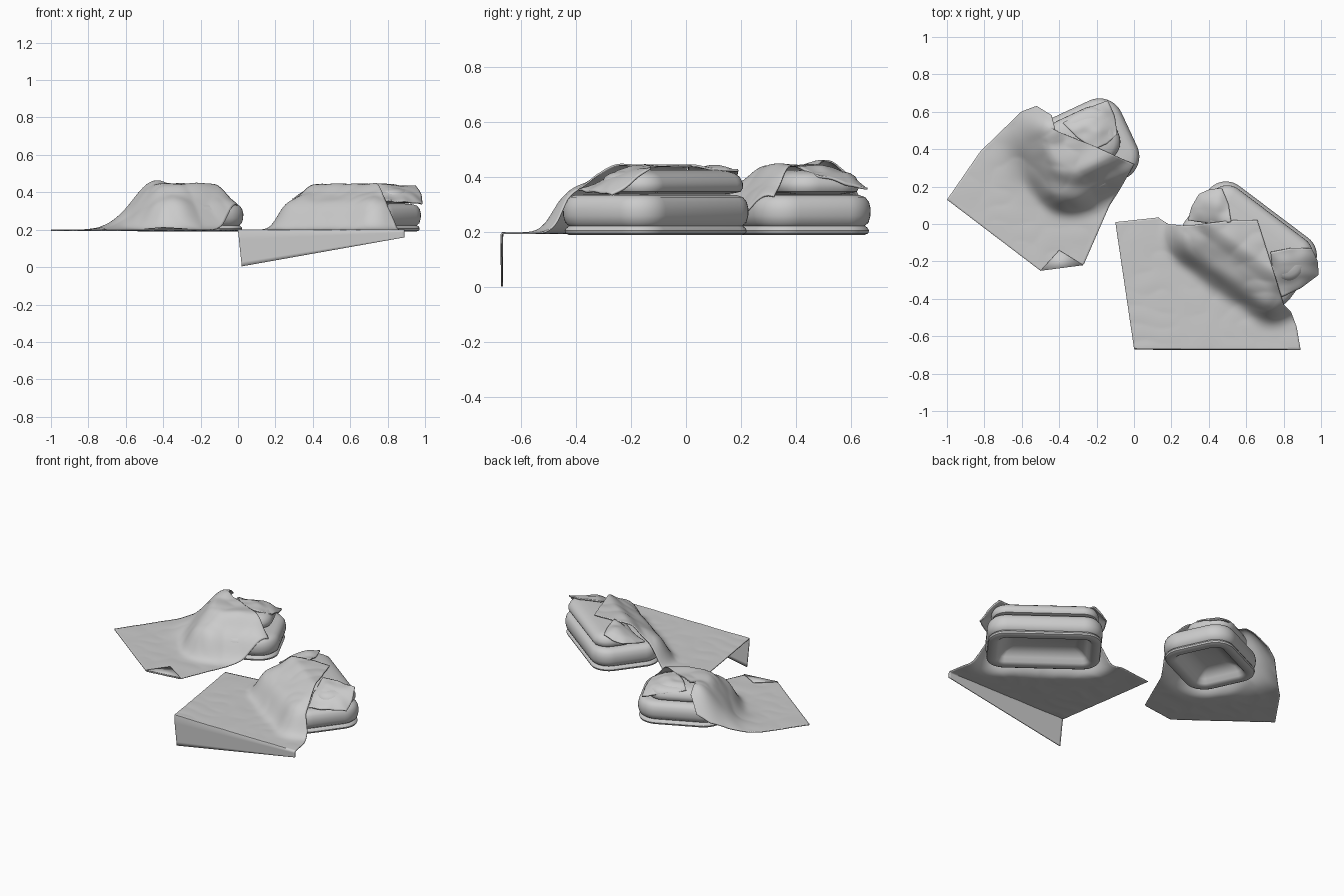
import bpy, bmesh, math
from mathutils import Vector, noise

if "Cube" in bpy.data.objects:
    bpy.data.objects.remove(bpy.data.objects["Cube"])


def finish(name, verts, faces, thick=0, smooth=60):
    me = bpy.data.meshes.new(name)
    me.from_pydata(verts, [], faces)
    bm = bmesh.new()
    bm.from_mesh(me)
    bmesh.ops.recalc_face_normals(bm, faces=bm.faces)
    bm.to_mesh(me)
    bm.free()
    ob = bpy.data.objects.new(name, me)
    bpy.context.collection.objects.link(ob)
    if thick:
        m = ob.modifiers.new("thickness", 'SOLIDIFY')
        m.thickness, m.offset = thick, 0
    bpy.ops.object.select_all(action='DESELECT')
    ob.select_set(True)
    bpy.context.view_layer.objects.active = ob
    bpy.ops.object.shade_smooth_by_angle(angle=math.radians(smooth))
    return ob


class Loaf:
    """Rounded rectangle footprint used for the buns and for draping."""
    def __init__(self, c, ang, hl, hw, r):
        self.c, self.hl, self.hw, self.r = Vector(c), hl, hw, r
        a = math.radians(ang)
        self.u = Vector((math.cos(a), math.sin(a)))
        self.v = Vector((-math.sin(a), math.cos(a)))

    def dist(self, x, y):
        p = Vector((x, y)) - self.c
        qx = abs(p.dot(self.u)) - self.hl + self.r
        qy = abs(p.dot(self.v)) - self.hw + self.r
        return Vector((max(qx, 0), max(qy, 0))).length + min(max(qx, qy), 0) - self.r

    def ring(self, off, z, n=10):
        r = max(self.r + off, 0.02)
        ax, ay = self.hl + off - r, self.hw + off - r
        out = []
        for k, (sx, sy) in enumerate(((1, 1), (-1, 1), (-1, -1), (1, -1))):
            for i in range(n + 1):
                t = math.pi / 2 * (k + i / n)
                p = self.c + self.u * (sx * ax + r * math.cos(t)) + self.v * (sy * ay + r * math.sin(t))
                out.append((p.x, p.y, z))
        return out

    def solid(self, name, profile):
        rings = [self.ring(o, z) for o, z in profile]
        n = len(rings[0])
        verts = [v for r in rings for v in r]
        faces = [(j * n + i, j * n + (i + 1) % n, (j + 1) * n + (i + 1) % n, (j + 1) * n + i)
                 for j in range(len(rings) - 1) for i in range(n)]
        faces += [tuple(range(n)), tuple(range(len(verts) - n, len(verts)))]
        finish(name, verts, faces, smooth=40)


def along(pts, t):
    pts = [Vector(p) for p in pts]
    lens = [(b - a).length for a, b in zip(pts, pts[1:])]
    s = t * sum(lens)
    for a, b, l in zip(pts, pts[1:], lens):
        if s <= l:
            return a.lerp(b, s / l)
        s -= l
    return pts[-1]


def patch(name, bottom, right, top, left, height, thick, n=70, drop=None):
    """Sheet spanned between four edge lines; height(x, y, u, v) gives z."""
    verts, rows = [], 0
    b0, b1, t0, t1 = (Vector(p) for p in (bottom[0], bottom[-1], top[0], top[-1]))
    if drop:
        for k in range(8):
            f = k / 8
            for i in range(n + 1):
                p = along(bottom, i / n)
                z0 = drop(p.x)
                verts.append((p.x + 0.02 * (1 - f) * (1 - i / n), p.y - 0.004, z0 + (0.196 - z0) * f))
        rows = 8
    for j in range(n + 1):
        v = j / n
        for i in range(n + 1):
            u = i / n
            p = (along(bottom, u) * (1 - v) + along(top, u) * v
                 + along(left, v) * (1 - u) + along(right, v) * u
                 - (b0 * (1 - u) * (1 - v) + b1 * u * (1 - v) + t0 * (1 - u) * v + t1 * u * v))
            verts.append((p.x, p.y, height(p.x, p.y, u, v)))
    m = n + 1
    faces = [(j * m + i, j * m + i + 1, (j + 1) * m + i + 1, (j + 1) * m + i)
             for j in range(rows + n) for i in range(n)]
    finish(name, verts, faces, thick)


# sheet height against distance from the lower bun's edge
DRAPE = [(-0.12, 0.40), (-0.05, 0.36), (-0.01, 0.335), (0.015, 0.30), (0.05, 0.23), (0.09, 0.197)]
STENCIL = [(r * math.cos(k * math.pi / 4), r * math.sin(k * math.pi / 4)) for r in (0.018, 0.036) for k in range(8)]


def drape(d):
    if d <= DRAPE[0][0]:
        return DRAPE[0][1]
    for (a, za), (b, zb) in zip(DRAPE, DRAPE[1:]):
        if d <= b:
            return za + (zb - za) * (d - a) / (b - a)
    return 0.197


def wrinkle(x, y, amp, f=7):
    return amp * noise.noise(Vector((x * f, y * f * 1.3, 0.7)))


def paper_height(loaf, upper, peaks):
    def raw(x, y):
        z = max(drape(loaf.dist(x, y) + wrinkle(x, y, 0.025, 5)), 0.44 - 1.3 * max(upper.dist(x, y), 0))
        for px, py, amp, s in peaks:
            z = max(z, 0.197 + amp * math.exp(-((x - px) ** 2 + (y - py) ** 2) / s ** 2))
        return z

    def h(x, y, u, v):
        z = sum(raw(x + a, y + b) for a, b in STENCIL) / len(STENCIL)
        return z + abs(wrinkle(x, y, 0.012)) * min(1, (z - 0.197) * 8 + 0.3)
    return h


# buns: hollow base rim, lower cushion and upper cushion
left_loaf = Loaf((-0.265, 0.395), 25, 0.26, 0.225, 0.125)
right_loaf = Loaf((0.615, -0.11), -37, 0.345, 0.215, 0.115)
left_top = Loaf(left_loaf.c + left_loaf.v * 0.05 + left_loaf.u * 0.015, 25, 0.19, 0.155, 0.11)
right_top = Loaf(right_loaf.c + right_loaf.v * 0.075, -37, 0.325, 0.13, 0.1)
BASE = [(-0.15, 0.265), (-0.11, 0.25), (-0.085, 0.225), (-0.07, 0.2), (-0.055, 0.19), (-0.02, 0.19),
        (-0.006, 0.196), (-0.002, 0.206), (-0.008, 0.217), (-0.015, 0.222), (-0.1, 0.275)]
LOWER = [(-0.1, 0.277), (-0.02, 0.222), (-0.004, 0.235), (0.003, 0.26), (0.004, 0.285),
         (-0.002, 0.31), (-0.016, 0.328), (-0.04, 0.336), (-0.09, 0.338)]
UPPER = [(-0.08, 0.337), (-0.03, 0.343), (-0.01, 0.348), (-0.002, 0.362), (-0.003, 0.38),
         (-0.014, 0.402), (-0.034, 0.415), (-0.06, 0.422), (-0.09, 0.426)]
for side, loaf, top in (("left", left_loaf, left_top), ("right", right_loaf, right_top)):
    loaf.solid(side + "_base_rim", BASE)
    loaf.solid(side + "_lower_bun", LOWER)
    top.solid(side + "_upper_bun", UPPER)

# wrapping sheets
patch("right_wrapper",
      [(0.0, -0.665), (0.89, -0.668)],
      [(0.89, -0.668), (0.87, -0.55), (0.84, -0.47), (0.8, -0.43), (0.73, -0.2), (0.66, 0.02)],
      [(-0.1, 0.01), (0.13, 0.035), (0.18, 0.0), (0.28, -0.01), (0.52, 0.02), (0.66, 0.02)],
      [(0.0, -0.665), (-0.1, 0.01)],
      paper_height(right_loaf, right_top, []), 0.006,
      drop=lambda x: 0.004 + 0.155 * max(x, 0) / 0.89)
patch("left_wrapper",
      [(-1.0, 0.13), (-0.5, -0.25)],
      [(-0.5, -0.25), (-0.27, -0.22), (-0.13, 0.1), (-0.08, 0.18), (0.0, 0.32)],
      [(-0.44, 0.58), (-0.42, 0.5), (-0.2, 0.41), (0.0, 0.32)],
      [(-1.0, 0.13), (-0.82, 0.39), (-0.6, 0.6), (-0.52, 0.63), (-0.44, 0.58)],
      paper_height(left_loaf, left_top, [(-0.43, 0.5, 0.27, 0.18)]), 0.006)

# turned-over corner of the left wrapper
finish("folded_corner", [(-0.5, -0.25, 0.204), (-0.27, -0.22, 0.204), (-0.4, -0.14, 0.212)],
       [(0, 1, 2)], 0.004)


# crumpled inner tissue lying over the bun ends
def tissue(name, a, b, c, d, zs):
    def h(x, y, u, v):
        z = (zs[0] * (1 - u) + zs[1] * u) * (1 - v) + (zs[3] * (1 - u) + zs[2] * u) * v
        return z + 0.45 * u * (1 - u) * v * (1 - v) + wrinkle(x, y, 0.014, 11)
    bow = lambda p, q: ((Vector(p) + Vector(q)) / 2 +
                        (Vector(p) + Vector(q) - (Vector(a) + Vector(b) + Vector(c) + Vector(d)) / 2) * 0.06)
    patch(name, [a, bow(a, b), b], [b, bow(b, c), c], [d, bow(d, c), c], [a, bow(a, d), d], h, 0.008, 24)


tissue("left_tissue", (-0.38, 0.54), (-0.21, 0.40), (-0.09, 0.48), (-0.14, 0.66), (0.42, 0.44, 0.405, 0.36))
tissue("right_tissue", (0.73, -0.15), (0.79, -0.39), (0.985, -0.27), (0.95, -0.13), (0.44, 0.35, 0.335, 0.43))
tissue("right_tissue_back", (0.29, 0.02), (0.52, 0.01), (0.47, 0.19), (0.35, 0.16), (0.36, 0.44, 0.425, 0.38))
